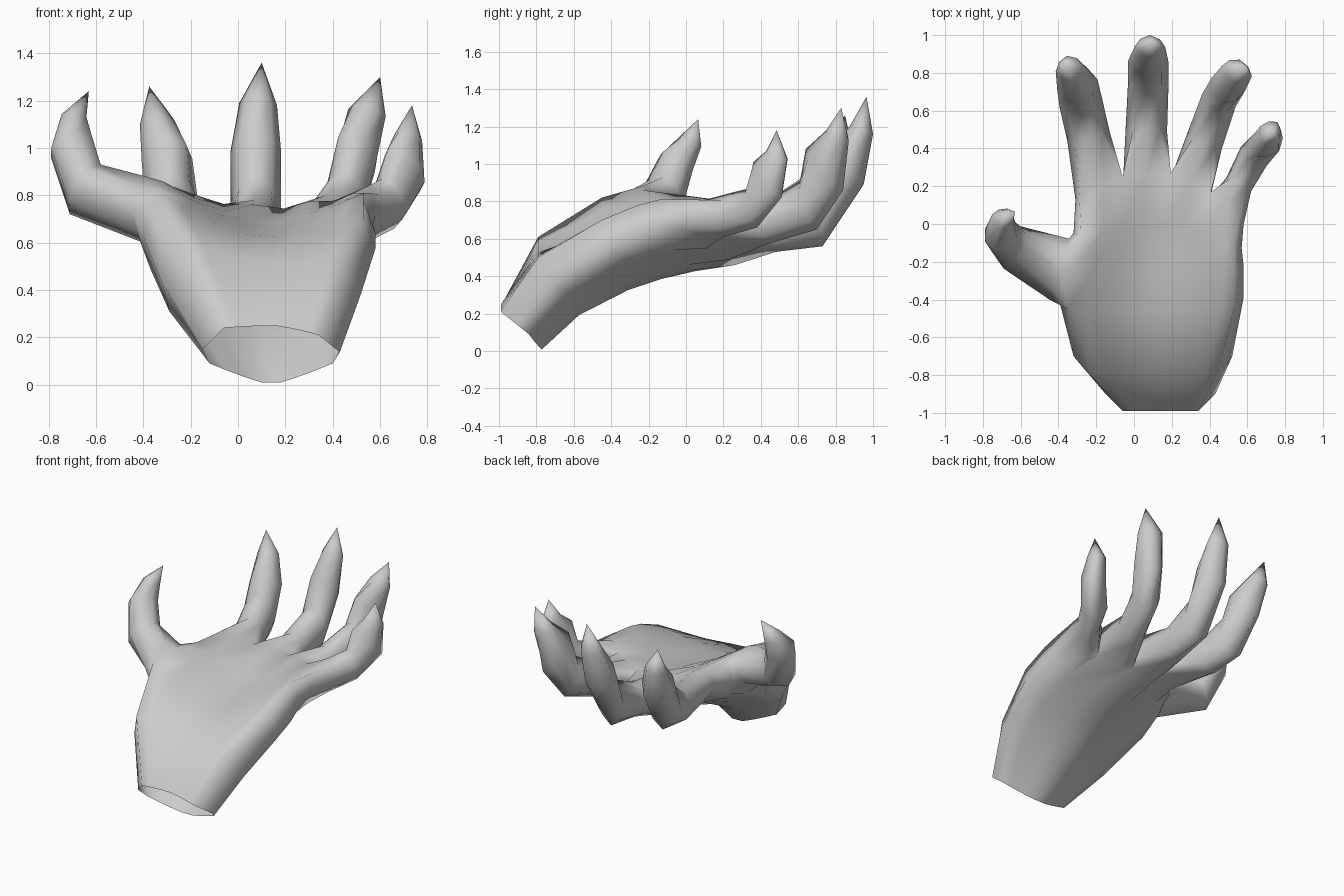
import bpy, bmesh, math
from mathutils import Vector

cube = bpy.data.objects.get("Cube")
if cube:
    bpy.data.objects.remove(cube, do_unlink=True)

# One plain skin colour
skin = bpy.data.materials.new("grey_skin")
skin.use_nodes = True
colour = (0.6, 0.6, 0.6, 1)
skin.diffuse_color = colour
skin.node_tree.nodes["Principled BSDF"].inputs["Base Color"].default_value = colour

bm = bmesh.new()

# Palm sections: top y, bottom y, left x, right x, top heights (left, middle, right),
# bottom height, bottom rise at the edges, edge inset, knuckle arch
SECTIONS = [
    (-0.99, -0.76, -0.15, 0.43, 0.24, 0.25, 0.21, 0.00, 0.09, 0.09, 0.0),
    (-0.79, -0.56, -0.32, 0.52, 0.61, 0.53, 0.50, 0.18, 0.13, 0.08, 0.0),
    (-0.45, -0.30, -0.40, 0.58, 0.82, 0.62, 0.70, 0.31, 0.18, 0.05, 0.0),
    (-0.22, -0.13, -0.37, 0.58, 0.86, 0.65, 0.78, 0.37, 0.18, 0.05, 0.2),
    (-0.03, 0.02, -0.32, 0.57, 0.84, 0.68, 0.81, 0.41, 0.17, 0.04, 0.6),
    (0.22, 0.20, -0.31, 0.58, 0.82, 0.75, 0.82, 0.47, 0.13, 0.02, 1.0),
]
GAPS = [0, 0.27, 0.57, 0.82, 1]
ARCH = [-0.06, 0.03, 0.05, -0.05, -0.19]


def halves(values):
    """Insert the midpoint between neighbouring values."""
    out = []
    for a, b in zip(values, values[1:]):
        out += [a, (a + b) / 2]
    return out + [values[-1]]


def section(yt, yb, xl, xr, zl, zv, zr, zb, rise, inset, arch):
    """Rows of palm vertices: top, bottom, left side, right side."""
    top, bottom = [], []
    for i, (f, a) in enumerate(zip(halves(GAPS), halves(ARCH))):
        e = 2 * f - 1
        pinch = arch ** 4 * (0.01 if i % 2 == 0 else -0.005)
        zt = zv + (zr - zv if e > 0 else zl - zv) * abs(e) ** 1.4
        xt = xl + inset + f * (xr - xl - 2 * inset)
        xb = xl + 0.03 + f * (xr - xl - 0.06)
        y = yb + (yt - yb) * 0.35 * abs(e) + a * arch
        top.append(bm.verts.new((xt, yt + a * arch, zt - pinch)))
        bottom.append(bm.verts.new(
            (xb, y - 4 * pinch, zb + rise * abs(e) ** 1.2 + 5 * pinch)))

    def side(i, x):
        return bm.verts.new((x, *bottom[i].co.lerp(top[i].co, 0.4).yz))
    return top, bottom, side(0, xl), side(-1, xr)


def bridge(a, b, skip=()):
    n = len(a)
    for i in range(n):
        if i not in skip:
            bm.faces.new((a[i], a[(i + 1) % n], b[(i + 1) % n], b[i]))


# Palm, open at the wrist and where the thumb joins
palm = [section(*s) for s in SECTIONS]
loops = [t + [r] + b[::-1] + [l] for t, b, l, r in palm]
last = len(loops[0]) - 1
for k in range(len(loops) - 1):
    bridge(loops[k], loops[k + 1], (last - 1, last) if k in (2, 3) else ())


def digit(base, rings, tip):
    """Loft from a base loop of eight vertices to a pointed claw.
    Each ring: inner point, outer point, width."""
    mids = [sum((v.co for v in base), Vector()) / 8]
    mids += [(Vector(p) + Vector(q)) / 2 for p, q, w in rings] + [Vector(tip)]
    loop = base
    for i, (p, q, w) in enumerate(rings):
        c, up = mids[i + 1], (Vector(p) - Vector(q)) / 2
        across = (mids[i + 2] - mids[i]).cross(up).normalized() * w / 2
        ring = []
        for k in range(8):
            a = (k - 1) * math.pi / 4
            r = 0.92 if k % 2 == 0 else 1
            ring.append(bm.verts.new(c + r * (up * math.cos(a) + across * math.sin(a))))
        bridge(loop, ring)
        loop = ring
    end = bm.verts.new(tip)
    for k in range(8):
        bm.faces.new((loop[k], loop[(k + 1) % 8], end))


# Four fingers, sharing the webs between them
FINGERS = [
    ([((-.24, .46, .82), (-.24, .46, .55), .23),
      ((-.28, .61, .92), (-.28, .66, .60), .23),
      ((-.28, .64, 1.04), (-.32, .84, .86), .22),
      ((-.33, .76, 1.13), (-.355, .89, 1.09), .15)], (-.375, .85, 1.26)),
    ([((.065, .50, .78), (.065, .48, .53), .22),
      ((.075, .73, .89), (.075, .73, .56), .215),
      ((.075, .77, 1.07), (.075, .95, .89), .215),
      ((.085, .88, 1.21), (.085, 1.0, 1.16), .16)], (.10, .965, 1.36)),
    ([((.37, .43, .80), (.37, .43, .57), .20),
      ((.44, .61, .91), (.46, .70, .65), .19),
      ((.47, .64, 1.08), (.53, .84, .86), .19),
      ((.53, .75, 1.18), (.56, .87, 1.12), .17)], (.60, .83, 1.30)),
    ([((.55, .22, .84), (.56, .20, .61), .15),
      ((.61, .34, .87), (.66, .38, .66), .17),
      ((.64, .36, 1.01), (.77, .51, .82), .16),
      ((.68, .43, 1.07), (.76, .54, 1.02), .12)], (.735, .485, 1.18)),
]
top, bottom = palm[-1][:2]
webs = [palm[-1][2]]
for i in (2, 4, 6):
    webs.append(bm.verts.new((top[i].co + bottom[i].co) / 2))
webs.append(palm[-1][3])
for i, (rings, tip) in enumerate(FINGERS):
    j = 2 * i
    base = top[j:j + 3] + [webs[i + 1]] + bottom[j:j + 3][::-1] + [webs[i]]
    digit(base, rings, tip)

# Thumb, growing from the open side of the palm
thumb_base = ([palm[k][0][0] for k in (2, 3, 4)] + [palm[4][2]]
              + [palm[k][1][0] for k in (4, 3, 2)] + [palm[2][2]])
digit(thumb_base,
      [((-.39, -.24, .88), (-.40, -.24, .60), .34),
       ((-.58, -.12, .93), (-.71, -.13, .72), .25),
       ((-.62, -.07, 1.06), (-.79, -.03, .96), .21),
       ((-.64, .01, 1.13), (-.75, .05, 1.12), .13)], (-.63, .065, 1.24))

bmesh.ops.recalc_face_normals(bm, faces=bm.faces)
mesh = bpy.data.meshes.new("clawed_hand")
bm.to_mesh(mesh)
bm.free()
mesh.materials.append(skin)
hand = bpy.data.objects.new("clawed_hand", mesh)
bpy.context.collection.objects.link(hand)
bpy.ops.object.select_all(action='DESELECT')
hand.select_set(True)
bpy.context.view_layer.objects.active = hand
bpy.ops.object.shade_smooth_by_angle(angle=math.radians(90))
